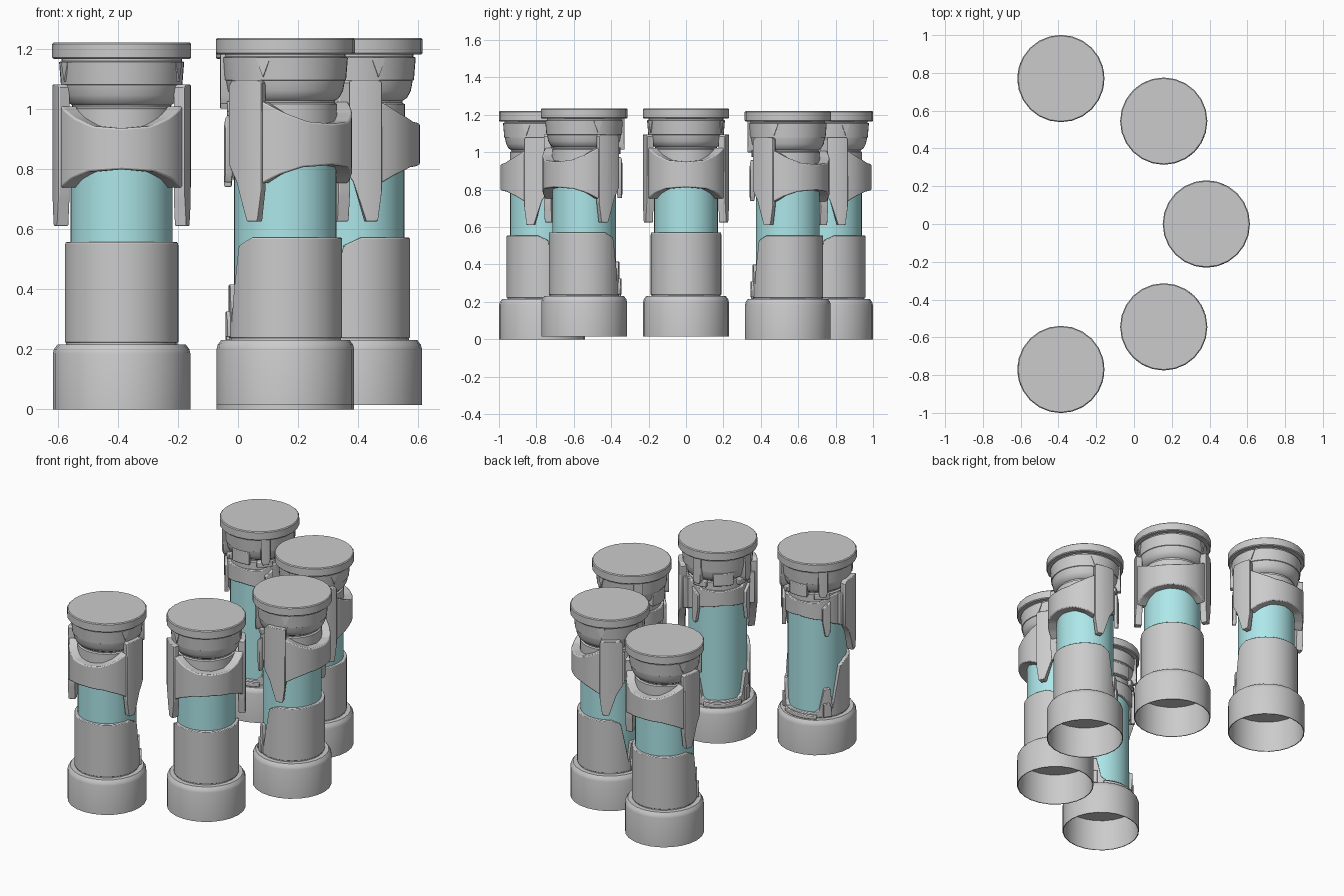
import bpy, bmesh
from math import sin, cos, radians, pi

if "Cube" in bpy.data.objects:
    bpy.data.objects.remove(bpy.data.objects["Cube"])

PARTS = []


def finish(name, bm, mat=None, bevel=0):
    bmesh.ops.remove_doubles(bm, verts=bm.verts, dist=1e-5)
    bmesh.ops.recalc_face_normals(bm, faces=bm.faces)
    me = bpy.data.meshes.new(name)
    bm.to_mesh(me)
    bm.free()
    me.shade_smooth()
    me.set_sharp_from_angle(angle=radians(32))
    if mat:
        me.materials.append(mat)
    PARTS.append((name, me, bevel))


def lathe(name, profile, n=48, mat=None):
    """Spin an (r, z) profile round the pod axis."""
    bm = bmesh.new()
    rows = [[bm.verts.new((r * cos(2 * pi * i / n), r * sin(2 * pi * i / n), z))
             for i in range(n)] for r, z in profile]
    for a, b in zip(rows, rows[1:]):
        for i in range(n):
            j = (i + 1) % n
            bm.faces.new((a[i], a[j], b[j], b[i]))
    bmesh.ops.dissolve_degenerate(bm, edges=bm.edges, dist=1e-6)
    finish(name, bm, mat)


def interp(pts, x):
    if x <= pts[0][0]:
        return pts[0][1]
    for (x0, y0), (x1, y1) in zip(pts, pts[1:]):
        if x <= x1:
            return y0 + (y1 - y0) * (x - x0) / (x1 - x0)
    return pts[-1][1]


def shell(name, spans, bottom, top, r_in, r_out, bevel=0.004):
    """Curved plates; edge heights are given by angle from the pod's back, mirrored."""
    bm = bmesh.new()
    for a0, a1 in spans:
        angs = {a0, a1} | {a for a in range(-180, 541, 6) if a0 < a < a1}
        for a, _ in bottom + top:
            angs |= {s for s in (a, -a, 360 - a) if a0 < s < a1}
        rings = []
        for a in sorted(angs):
            m = abs(a) if a <= 180 else 360 - a
            lo, hi = interp(bottom, m), interp(top, m)
            c, s = cos(radians(a)), sin(radians(a))
            rings.append([bm.verts.new((r * c, r * s, z)) for r, z in
                          ((r_in, lo), (r_out, lo), (r_out, hi), (r_in, hi))])
        for p, q in zip(rings, rings[1:]):
            for k in range(4):
                l = (k + 1) % 4
                bm.faces.new((p[k], p[l], q[l], q[k]))
        if a1 - a0 < 360:
            bm.faces.new(rings[0])
            bm.faces.new(rings[-1])
    finish(name, bm, bevel=bevel)


def both(a0, a1):
    return [(a0, a1), (-a1, -a0)]


glass = bpy.data.materials.new("glass_blue")
glass.diffuse_color = (0.42, 0.8, 0.82, 1)
glass.use_nodes = True
glass.node_tree.nodes["Principled BSDF"].inputs["Base Color"].default_value = glass.diffuse_color

# turned parts: hollow foot, glass tube, neck, lid
lathe("base", [(0, .2), (.222, .2), (.224, 0), (.229, 0), (.229, .185), (.225, .2),
               (.213, .216), (.185, .216), (.185, .228), (0, .228)], 24)
lathe("glass_tube", [(0, .225), (.17, .225), (.17, .95), (0, .95)], 48, glass)
lathe("neck", [(0, .9), (.172, .9), (.172, 1.0), (.163, 1.005), (.165, 1.012), (.18, 1.022),
               (.192, 1.045), (.198, 1.078), (.202, 1.08), (.208, 1.155), (.2, 1.158),
               (.2, 1.17), (0, 1.17)])
lathe("lid", [(0, 1.165), (.226, 1.165), (.231, 1.17), (.231, 1.215), (.226, 1.22), (0, 1.22)], 24)

# lower body, cut open at the front with two raised tabs
shell("lower_body", [(-180, 180)], [(0, .222)],
      [(0, .556), (82, .556), (100, .53), (110, .38), (116, .28), (121, .4),
       (132, .4), (141, .27), (150, .25), (180, .25)], .16, .189)
shell("front_sill", [(145, 215)], [(0, .215)], [(0, .24)], .18, .2)
shell("tab_block", both(119, 134), [(0, .225)], [(119, .28), (123, .31), (134, .31)], .18, .2)

# collar with tall side arms
shell("collar", [(-66, 66)], [(0, .798), (30, .79), (50, .765), (66, .735)],
      [(0, .935), (25, .942), (45, .97), (66, 1.01)], .165, .222, .006)
shell("side_arm", both(65, 100),
      [(65, .72), (69, .61), (79, .61), (90, .74), (100, .8)],
      [(65, 1.07), (67, 1.08), (96, 1.08), (100, 1.06)], .19, .23, .005)
shell("arm_inner", both(60, 104), [(60, .77), (104, .8)], [(60, .97), (104, 1.0)], .165, .215)
shell("front_collar", [(100, 260)], [(100, .79), (115, .81), (135, .84), (180, .86)],
      [(100, 1.0), (125, .98), (140, .955), (180, .95)], .165, .187)
shell("front_prong", both(122, 136), [(122, .77), (126, .74), (131, .74), (136, .84)],
      [(122, .96), (136, .92)], .18, .204)

# brackets and wedges under the lid
shell("lid_bracket", both(128, 143), [(128, 1.03), (131, 1.0), (140, 1.0), (143, 1.03)],
      [(0, 1.165)], .165, .217)
shell("front_block", [(162, 198)], [(0, .99)], [(0, 1.07)], .16, .2)
shell("bracket_foot", both(122, 150), [(0, .975)], [(0, 1.01)], .16, .195)
shell("ring_wedge", both(60, 72), [(60, 1.145), (66, 1.09), (72, 1.145)], [(0, 1.155)], .19, .21, 0)

# five pods on a half circle, all facing its centre
for k, (ang, z) in enumerate([(-90, 0), (-45, .015), (0, .015), (45, 0), (90, 0)]):
    for name, me, bevel in PARTS:
        ob = bpy.data.objects.new(f"{name}_{k + 1}", me)
        bpy.context.collection.objects.link(ob)
        t = radians(ang)
        ob.location = (-.387 + .77 * cos(t), .77 * sin(t), z)
        ob.rotation_euler.z = t
        if bevel:
            mod = ob.modifiers.new("bevel", 'BEVEL')
            mod.width = bevel
            mod.segments = 2
            mod.limit_method = 'ANGLE'
            mod.angle_limit = radians(40)
